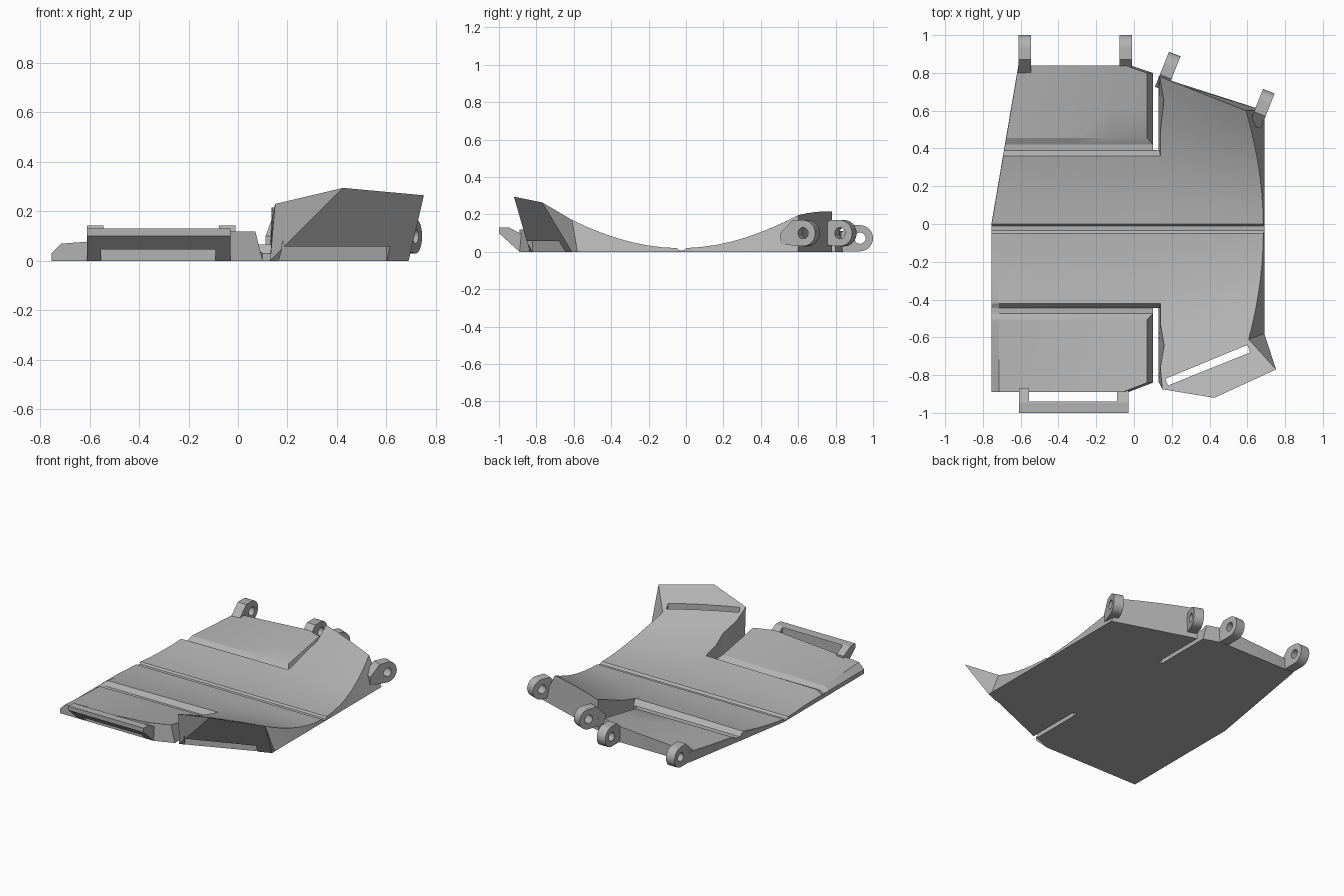
import bpy, bmesh, math
from mathutils import Matrix, Vector

if "Cube" in bpy.data.objects:
    bpy.data.objects.remove(bpy.data.objects["Cube"])

grey = bpy.data.materials.new("plain_grey")
grey.use_nodes = True
grey.diffuse_color = (0.45, 0.45, 0.45, 1)
grey.node_tree.nodes["Principled BSDF"].inputs["Base Color"].default_value = (0.45, 0.45, 0.45, 1)


def finish(name, bm):
    bmesh.ops.recalc_face_normals(bm, faces=bm.faces)
    mesh = bpy.data.meshes.new(name)
    bm.to_mesh(mesh)
    bm.free()
    mesh.materials.append(grey)
    ob = bpy.data.objects.new(name, mesh)
    bpy.context.collection.objects.link(ob)
    return ob


def loft(name, rings, end_caps):
    """Skin closed rings of equal length; end_caps lists the faces of the last ring."""
    bm = bmesh.new()
    loops = [[bm.verts.new(p) for p in ring] for ring in rings]
    n = len(loops[0])
    for a, b in zip(loops, loops[1:]):
        for i in range(n):
            j = (i + 1) % n
            bm.faces.new((a[i], a[j], b[j], b[i]))
    bm.faces.new(loops[0])
    for cap in end_caps:
        bm.faces.new([loops[-1][i] for i in cap])
    return finish(name, bm)


def prism(name, points, depth, matrix=Matrix()):
    """Extrude a flat outline along the local z axis."""
    bm = bmesh.new()
    face = bm.faces.new([bm.verts.new((x, y, 0)) for x, y in points])
    new = bmesh.ops.extrude_face_region(bm, geom=[face])["geom"]
    bmesh.ops.translate(bm, verts=[v for v in new if isinstance(v, bmesh.types.BMVert)], vec=(0, 0, depth))
    bm.transform(matrix)
    return finish(name, bm)


def cut(ob, cutter):
    mod = ob.modifiers.new("cut", "BOOLEAN")
    mod.operation, mod.solver, mod.object = "DIFFERENCE", "EXACT", cutter
    bpy.context.view_layer.update()
    ob.data = bpy.data.meshes.new_from_object(ob.evaluated_get(bpy.context.evaluated_depsgraph_get()))
    ob.modifiers.clear()
    bpy.data.objects.remove(cutter)


def upright(origin, out):
    """Local x points outward, local y points up."""
    d = Vector((out[0], out[1], 0)).normalized()
    up = Vector((0, 0, 1))
    m = Matrix((d, up, d.cross(up))).transposed().to_4x4()
    return Matrix.Translation(origin) @ m


def bowl(x, y):
    """Height of the hollow top, steeper towards +x."""
    steep = 0.25 + 0.05 * (x + 0.75) / 0.89 if x < 0.14 else 0.30 + 0.32 * (x - 0.14)
    if -0.04 < y < -0.005:
        return 0.008
    return 0.02 + steep * (y + 0.03) ** 2


def lerp(a, b, t):
    return a + (b - a) * t


# main plate: hollow centre, two cross grooves and the shallower end panels
PANEL, GROOVE = "panel", "groove"
stations = [(0.84, -0.02, PANEL), (0.83, 0.01, PANEL), (0.80, 0.10, PANEL), (0.62, 0.10, PANEL),
            (0.455, 0.10, PANEL), (0.42, 0.10, GROOVE), (0.391, 0.10, GROOVE), (0.39, 0.14, GROOVE)]
stations += [(y, 0.14, None) for y in (0.36, 0.27, 0.18, 0.09, 0, -0.01, -0.035, -0.05, -0.14, -0.23, -0.32, -0.42)]
stations += [(-0.445, 0.14, GROOVE), (-0.446, 0.10, GROOVE), (-0.475, 0.10, GROOVE), (-0.505, 0.10, PANEL),
             (-0.67, 0.10, PANEL), (-0.84, 0.10, PANEL), (-0.89, -0.03, PANEL)]
rings = []
for y, xr, kind in stations:
    xl = -0.755 + max(y, 0) * 0.17
    bevel = min(0.04, -y * 0.1) if y < 0 else 0.002
    inset = 0.03 if kind == PANEL else 0.0
    ring = [(xl, y, 0), (xr, y, 0)]
    tops = []
    for t in (0, 0.25, 0.5, 0.75, 1):
        x = lerp(xl + bevel, xr - inset, t)
        if kind == PANEL:
            rise = (abs(y) - 0.45) / 0.4
            z = lerp(0.048, lerp(0.07, 0.12, (x + 0.68) / 0.74), rise)
        else:
            z = 0.03 if kind == GROOVE else bowl(x, y)
        tops.append((x, y, z))
    edge = min(0.03, tops[0][2] - 0.001) if y < 0 else tops[0][2] - 0.002
    rings.append(ring + tops[::-1] + [(xl, y, edge)])
main_plate = loft("main_plate", rings, [range(8)])

# wing: taller side section with an overhanging front lip
rings = []
spans = [(0.78, 0.60), (0.65, 0.52), (0.5, 0.42), (0.38, 0.32), (0.27, 0.24), (0.18, 0.16), (0.09, 0.08),
         (0, 0), (-0.01, -0.01), (-0.035, -0.035), (-0.05, -0.05), (-0.14, -0.13), (-0.23, -0.21),
         (-0.32, -0.29), (-0.42, -0.37), (-0.53, -0.45), (-0.64, -0.53), (-0.76, -0.61)]
for yl, yr in spans:
    left = 0.16 - 0.17 * abs(abs(yl) - 0.64) if abs(yl) > 0.53 else 0.14
    right = 0.69 - 0.5 * (bowl(0.65, yr) - 0.01)
    tops = []
    for t in (1, 0.75, 0.5, 0.25, 0):
        x, y = lerp(left, right, t), lerp(yl, yr, t)
        tops.append((x, y, bowl(x, y)))
    rings.append([(0.13, yl, 0), (0.69, max(yr, -0.58), 0)] + tops)
corner, peak, tip = Vector((0.15, -0.875, 0.23)), Vector((0.425, -0.92, 0.295)), Vector((0.752, -0.77, 0.265))
rings.append([(0.13, -0.835, 0), (0.69, -0.61, 0), tip, tip.lerp(peak, 0.5), peak, peak.lerp(corner, 0.5), corner])
wing = loft("wing", rings, [(0, 1, 2, 3, 4), (0, 4, 5, 6)])
cut(wing, prism("wing_slot", [(0.165, -0.82), (0.6, -0.64), (0.615, -0.68), (0.18, -0.855)], 1,
                Matrix.Translation((0, 0, -0.2))))

# strap frame at the front of the main plate
frame = prism("strap_frame", [(-0.87, 0), (-0.89, 0), (-1, 0.1), (-1, 0.13), (-0.945, 0.13), (-0.87, 0.09)],
              0.58, upright((-0.61, 0, 0), (0, 1)))
cut(frame, prism("frame_slot", [(-0.555, -0.94), (-0.09, -0.94), (-0.09, -0.8), (-0.555, -0.8)], 1,
                 Matrix.Translation((0, 0, -0.2))))


# hinge lugs along the back
def lug(name, centre, out, low):
    r, width = 0.07, 0.066
    arc = [(r * math.cos(a), r * math.sin(a)) for a in (math.pi * (i / 16 - 0.5) for i in range(17))]
    place = upright(centre, out) @ Matrix.Translation((0, 0, -width / 2))
    ob = prism(name, arc + [(-0.06, r), (-0.13, 0), (-0.13, low)], width, place)
    hole = [(0.03 * math.cos(i * math.pi / 10), 0.03 * math.sin(i * math.pi / 10)) for i in range(20)]
    cut(ob, prism("hole", hole, 0.3, place @ Matrix.Translation((0, 0, -0.1))))
    return ob


lugs = [lug("plate_lug_outer", (-0.578, 0.93, 0.073), (0, 1), -0.07),
        lug("plate_lug_inner", (-0.043, 0.93, 0.073), (0, 1), -0.07),
        lug("wing_lug_inner", (0.19, 0.835, 0.1), (0.37, 0.93), -0.06),
        lug("wing_lug_outer", (0.688, 0.638, 0.1), (0.37, 0.93), -0.06)]

# smooth shading with sharp edges kept
bpy.ops.object.select_all(action="DESELECT")
for ob in [main_plate, wing, frame] + lugs:
    ob.select_set(True)
bpy.context.view_layer.objects.active = main_plate
bpy.ops.object.shade_smooth_by_angle(angle=math.radians(20))
